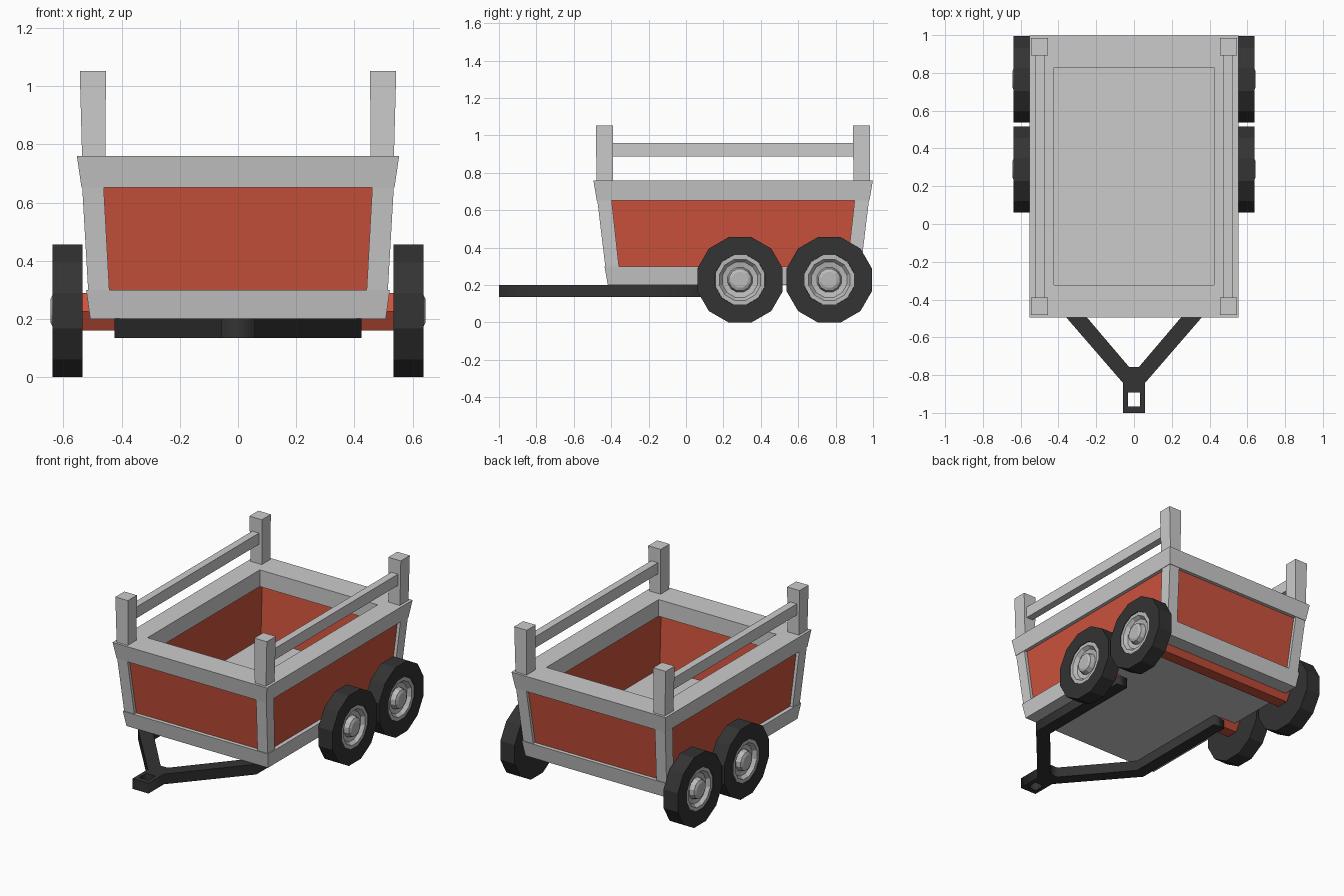
import bpy, bmesh, math

if "Cube" in bpy.data.objects:
    bpy.data.objects.remove(bpy.data.objects["Cube"])

CY = 0.252  # middle of the cargo box along y


def material(name, rgb):
    m = bpy.data.materials.new(name)
    m.diffuse_color = (*rgb, 1)
    m.use_nodes = True
    m.node_tree.nodes["Principled BSDF"].inputs["Base Color"].default_value = m.diffuse_color
    return m


RED = material("red_paint", (0.6, 0.085, 0.045))
DARK = material("dark_rubber", (0.033, 0.033, 0.033))
LIGHT = material("light_metal", (0.5, 0.5, 0.5))


def loft(name, loops, mat=None, cyclic=False):
    """Skin a list of equal point loops; cap the ends or close the ring."""
    bm = bmesh.new()
    rows = [[bm.verts.new(p) for p in loop] for loop in loops]
    n = len(rows[0])
    pairs = list(zip(rows, rows[1:]))
    if cyclic:
        pairs.append((rows[-1], rows[0]))
    else:
        bm.faces.new(rows[0])
        bm.faces.new(rows[-1])
    for a, b in pairs:
        for i in range(n):
            j = (i + 1) % n
            bm.faces.new((a[i], a[j], b[j], b[i]))
    bmesh.ops.recalc_face_normals(bm, faces=bm.faces)
    mesh = bpy.data.meshes.new(name)
    bm.to_mesh(mesh)
    bm.free()
    ob = bpy.data.objects.new(name, mesh)
    bpy.context.collection.objects.link(ob)
    if mat:
        mesh.materials.append(mat)
    return ob


def rect(x0, x1, y0, y1, z):
    return [(x0, y0, z), (x1, y0, z), (x1, y1, z), (x0, y1, z)]


def centred(hx, hy, z):
    return rect(-hx, hx, CY - hy, CY + hy, z)


def ngon(r, x, y, z, n=12):
    """Polygon around the x axis; r is the distance to the flats."""
    R = r / math.cos(math.pi / n)
    return [(x, y + R * math.sin((i + 0.5) * 2 * math.pi / n),
             z + R * math.cos((i + 0.5) * 2 * math.pi / n)) for i in range(n)]


# Cargo box: floor slab, sloping panels, thick top rim
loft("floor_slab", [centred(0.508, 0.67, 0.2), centred(0.522, 0.688, 0.3)])
loft("side_panels", [centred(0.495, 0.662, 0.29), centred(0.516, 0.708, 0.66),
                     centred(0.45, 0.64, 0.66), centred(0.432, 0.6, 0.29)], RED, True)
loft("top_rim", [centred(0.538, 0.729, 0.652), centred(0.554, 0.747, 0.76),
                 centred(0.423, 0.576, 0.76), centred(0.423, 0.576, 0.652)], cyclic=True)

for s in (-1, 1):
    side = "left" if s < 0 else "right"
    for t in (-1, 1):
        end = "front" if t < 0 else "back"

        def corner(x0, x1, y0, y1, z):
            return rect(s * x0, s * x1, CY + t * y0, CY + t * y1, z)

        # Sloping corner posts and the uprights above the rim
        loft(f"corner_post_{end}_{side}", [corner(0.442, 0.515, 0.61, 0.683, 0.295),
                                           corner(0.462, 0.536, 0.65, 0.727, 0.66)])
        loft(f"upright_{end}_{side}", [corner(0.456, 0.536, 0.643, 0.731, 0.755),
                                       corner(0.454, 0.544, 0.641, 0.733, 1.052)])
    # Hand rails
    x0, x1 = s * 0.475, s * 0.523
    loft(f"rail_{side}", [rect(x0, x1, CY - 0.66, CY + 0.66, 0.887),
                          rect(x0, x1, CY - 0.66, CY + 0.66, 0.96)])

    # Wheels: 12-sided tyre with a dished metal hub
    for end, y in (("front", 0.289), ("back", 0.766)):
        z = 0.228
        tyre = [(0.228, 0.535), (0.228, 0.637), (0.133, 0.637), (0.122, 0.6)]
        loft(f"tyre_{end}_{side}", [ngon(r, s * x, y, z) for r, x in tyre], DARK)
        hub = [(0.126, 0.59), (0.132, 0.634), (0.11, 0.634), (0.094, 0.612),
               (0.066, 0.606), (0.058, 0.636), (0.042, 0.644)]
        loft(f"hub_{end}_{side}", [ngon(r, s * x, y, z) for r, x in hub], LIGHT)

    # Front axle stub running out of the chassis beam
    loft(f"front_axle_{side}", [ngon(0.065, s * x, 0.289, 0.225, 6) for x in (0.4, 0.54)], RED)

# Rear axle, full width
loft("rear_axle", [ngon(0.065, x, 0.766, 0.225, 6) for x in (-0.54, 0.54)], RED)

# Chassis beams, drawbar and hitch plate as one flat outline with a square hole
half = [(0.058, -1), (0.058, -0.842), (0.425, -0.418), (0.425, 0.345),
        (0.345, 0.345), (0.345, -0.382), (0.026, -0.757)]
outline = half + [(-x, y) for x, y in reversed(half)]
hole = [(-0.032, -0.965), (0.032, -0.965), (0.032, -0.893), (-0.032, -0.893)]
cu = bpy.data.curves.new("drawbar_chassis", "CURVE")
cu.dimensions = "2D"
cu.fill_mode = "BOTH"
cu.extrude = 0.033
cu.materials.append(DARK)
for pts in (outline, hole):
    sp = cu.splines.new("POLY")
    sp.points.add(len(pts) - 1)
    for p, (x, y) in zip(sp.points, pts):
        p.co = (x, y, 0, 1)
    sp.use_cyclic_u = True
drawbar = bpy.data.objects.new("drawbar_chassis", cu)
drawbar.location.z = 0.168
bpy.context.collection.objects.link(drawbar)
